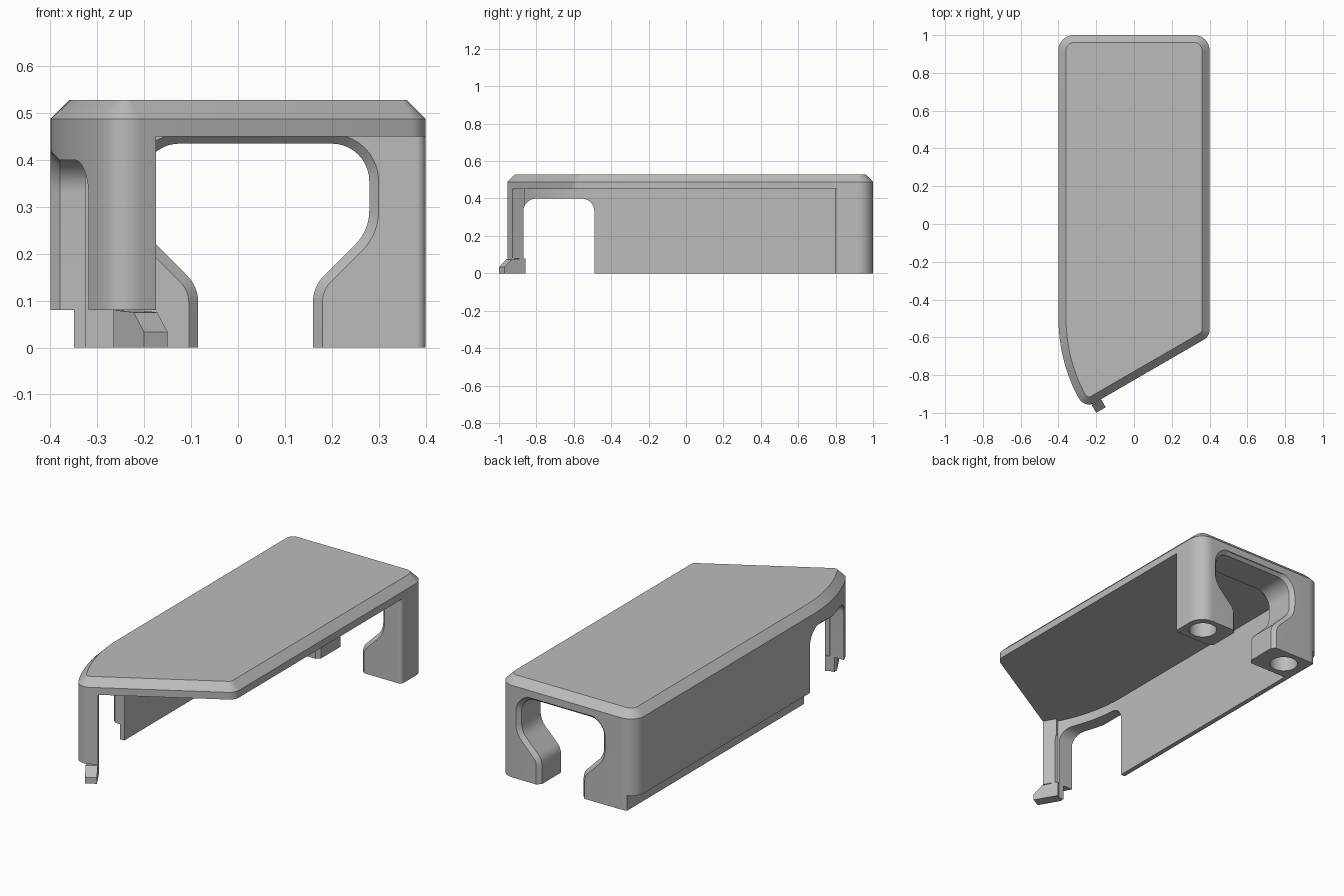
import bpy, bmesh, math
from mathutils import Vector, Matrix

cube = bpy.data.objects.get("Cube")
if cube:
    bpy.data.objects.remove(cube, do_unlink=True)

grey = bpy.data.materials.new("plain_grey")
grey.use_nodes = True
grey.diffuse_color = (0.5, 0.5, 0.5, 1)
grey.node_tree.nodes["Principled BSDF"].inputs["Base Color"].default_value = (0.5, 0.5, 0.5, 1)


def rounded(corners, inset=0.0, segs=10):
    """Inset a counter-clockwise polygon of (x, y, radius), then round its corners."""
    pts = [Vector(c[:2]) for c in corners]
    n, out = len(pts), []
    moved, turns = [], []
    for i, p in enumerate(pts):
        d0 = (p - pts[i - 1]).normalized()
        d1 = (pts[(i + 1) % n] - p).normalized()
        n0, n1 = Vector((-d0.y, d0.x)), Vector((-d1.y, d1.x))
        moved.append(p + (n0 + n1) * inset / (1 + n0.dot(n1)))
        turns.append(1 if d0.cross(d1) > 0 else -1)
    for i, p in enumerate(moved):
        r = corners[i][2]
        if r == 0:
            out.append(p)
            continue
        r = max(r - inset * turns[i], 0.006)
        a = (moved[i - 1] - p).normalized()
        b = (moved[(i + 1) % n] - p).normalized()
        half = a.angle(b) / 2
        centre = p + (a + b).normalized() * r / math.sin(half)
        v0 = p + a * r / math.tan(half) - centre
        v1 = p + b * r / math.tan(half) - centre
        sweep = math.atan2(v0.cross(v1), v0.dot(v1))
        out += [centre + Matrix.Rotation(sweep * k / segs, 2) @ v0 for k in range(segs + 1)]
    return out


def loft(name, rings):
    """Solid through a list of matching rings of 3D points."""
    bm = bmesh.new()
    loops = [[bm.verts.new(p) for p in ring] for ring in rings]
    bm.faces.new(loops[0])
    bm.faces.new(loops[-1])
    for low, high in zip(loops, loops[1:]):
        for i in range(len(low)):
            bm.faces.new((low[i - 1], low[i], high[i], high[i - 1]))
    bmesh.ops.recalc_face_normals(bm, faces=bm.faces)
    mesh = bpy.data.meshes.new(name)
    bm.to_mesh(mesh)
    bm.free()
    mesh.materials.append(grey)
    ob = bpy.data.objects.new(name, mesh)
    bpy.context.collection.objects.link(ob)
    return ob


def at_z(ring, z):
    return [(p[0], p[1], z) for p in ring]


def prism(name, ring, z0, z1):
    return loft(name, [at_z(ring, z0), at_z(ring, z1)])


def cut(ob, *cutters):
    bpy.context.view_layer.objects.active = ob
    for c in cutters:
        m = ob.modifiers.new("cut", 'BOOLEAN')
        m.operation, m.solver, m.object = 'DIFFERENCE', 'EXACT', c
        bpy.ops.object.modifier_apply(modifier=m.name)
        bpy.data.objects.remove(c, do_unlink=True)


# Plan outline: straight sides, one bowed side and a slanted front
BOW = 0.89
bow = [(BOW - 0.4 - BOW * math.cos(math.radians(a)), -0.5 - BOW * math.sin(math.radians(a)), 0)
       for a in range(0, 28, 3)]
plan = [(0.4, 1, 0.08), (-0.4, 1, 0.08)] + bow + [(-0.26, -0.977, 0.06), (0.4, -0.595, 0.06)]

# Roof slab with chamfered top edge
ROOF = 0.45
outer = rounded(plan)
roof = loft("roof", [at_z(outer, ROOF), at_z(outer, 0.488), at_z(rounded(plan, 0.04), 0.528)])

# Side wall and front column, with a thinner lip along the bottom
end = Vector((-0.175, -0.927))
along, out = Vector((0.866, 0.5)), Vector((0.5, -0.866))
notch = [(-0.87, -0.1, 0), (-0.49, -0.1, 0), (-0.49, 0.4, 0.07), (-0.87, 0.4, 0.07)]


def notch_ring(x, grow):
    return [(x, p.x, p.y) for p in rounded(notch, -grow)]


def wall(name, inset, z0, z1):
    ob = prism(name, rounded(plan, inset), z0, z1)
    open_side = [end + out * 0.3, (2, -1.187), (2, 2), (-1, 2), (-1, 0.8), (-0.275, 0.8),
                 end - out * 0.2]
    cut(ob,
        prism("hollow", rounded(plan, 0.075), -1, 1),
        prism("open_side", open_side, -1, 1),
        loft("notch", [notch_ring(-0.45, 0.07), notch_ring(-0.38, 0), notch_ring(0, 0)]))
    return ob


side_wall = wall("side_wall", 0, 0.08, ROOF)
wall_lip = wall("wall_lip", 0.05, 0, 0.08)

# Snap tab at the foot of the front column
tab_profile = [(-0.08, 0), (0.05, 0), (0.05, 0.033), (0.005, 0.075), (-0.08, 0.08)]
tab = loft("front_tab", [[(*(end + along * s + out * d), z) for d, z in tab_profile]
                         for s in (-0.058, 0)])

# Rear posts: one block pierced by a flared, chamfered opening
block = [(0.4, 0.8, 0.02), (0.4, 1, 0.08), (-0.4, 1, 0.08), (-0.4, 0.8, 0)]
posts = prism("rear_posts", rounded(block), 0, ROOF)
MID = 0.0375
half = [(0.1225, -0.1, 0), (0.1225, 0.13, 0.08), (0.2425, 0.25, 0.1), (0.2425, 0.435, 0.08)]
opening = [(MID + x, z, r) for x, z, r in half] + [(MID - x, z, r) for x, z, r in reversed(half)]


def opening_ring(y, grow):
    return [(p.x, y, p.y) for p in rounded(opening, -grow)]


def screw_hole(x):
    ring = [(x + 0.07 * math.cos(math.tau * k / 32), 0.9 + 0.07 * math.sin(math.tau * k / 32))
            for k in range(32)]
    return prism("screw_hole", ring, -0.1, 0.13)


step = [(-1, 0), (-0.35, 0), (-0.35, 2), (-1, 2)]
cut(posts,
    loft("opening", [opening_ring(0.79, 0.03), opening_ring(0.82, 0),
                     opening_ring(0.98, 0), opening_ring(1.01, 0.03)]),
    prism("step", step, -0.1, 0.08),
    screw_hole(0.30), screw_hole(-0.235))

# Smooth the rounded corners, keep the edges crisp
bpy.ops.object.select_all(action='DESELECT')
for ob in (roof, side_wall, wall_lip, tab, posts):
    ob.select_set(True)
bpy.context.view_layer.objects.active = roof
bpy.ops.object.shade_smooth_by_angle(angle=math.radians(25))
